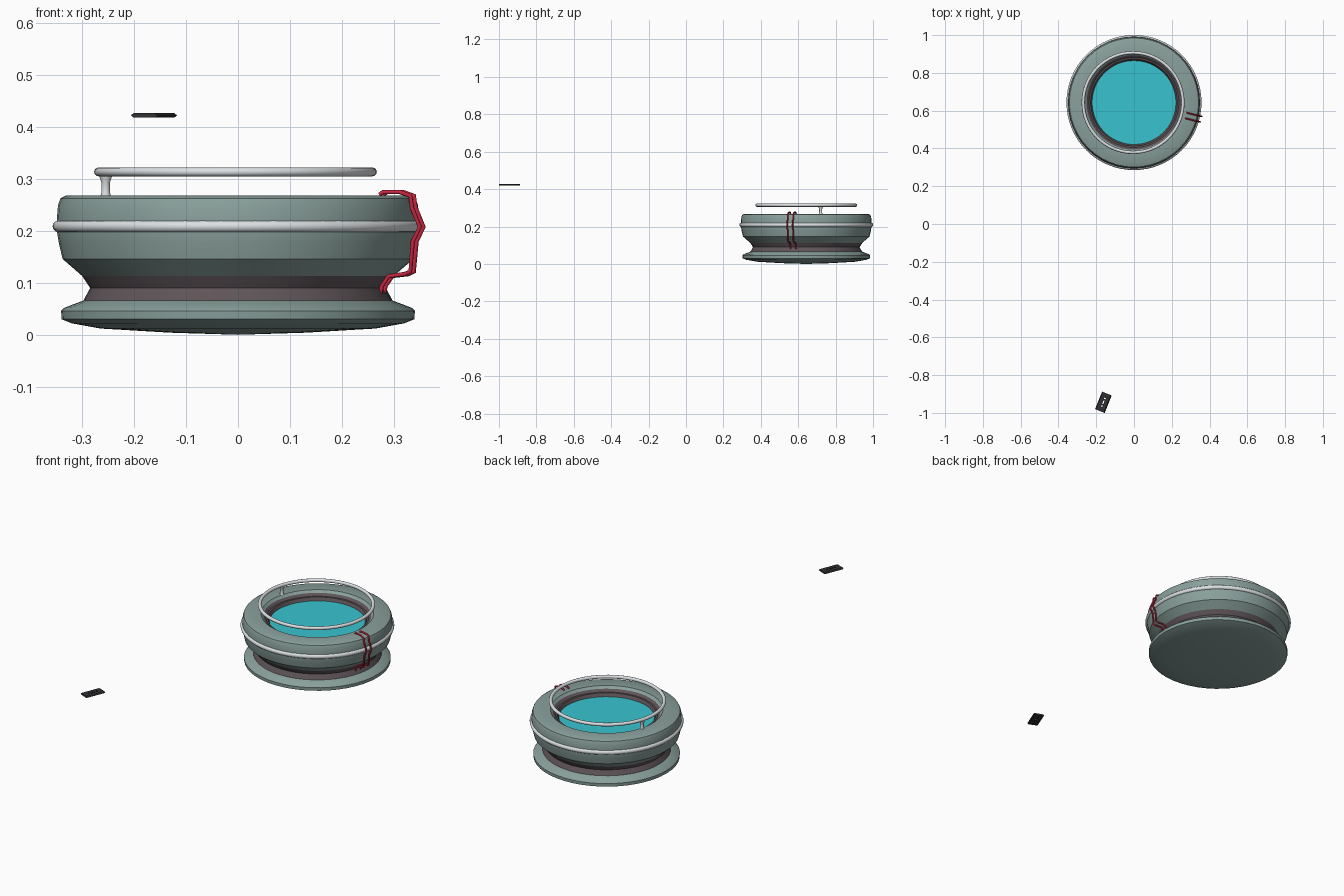
import bpy, bmesh, math
from mathutils import Vector

if "Cube" in bpy.data.objects:
    bpy.data.objects.remove(bpy.data.objects["Cube"])

CENTRE = Vector((0, 0.643, 0))


def material(name, rgb):
    m = bpy.data.materials.new(name)
    m.diffuse_color = (*rgb, 1)
    m.use_nodes = True
    m.node_tree.nodes["Principled BSDF"].inputs["Base Color"].default_value = m.diffuse_color
    return m


GREEN = material("sage", (0.25, 0.35, 0.33))
DARK = material("dark_grey", (0.115, 0.09, 0.10))
WHITE = material("pale_grey", (0.72, 0.75, 0.77))
CYAN = material("cyan", (0.04, 0.55, 0.63))
RED = material("red", (0.55, 0.02, 0.05))
BLACK = material("black", (0.03, 0.03, 0.035))


def finish(ob, mat, angle=35):
    ob.data.materials.append(mat)
    bpy.ops.object.select_all(action='DESELECT')
    ob.select_set(True)
    bpy.context.view_layer.objects.active = ob
    if ob.type == 'MESH':
        bpy.ops.object.shade_smooth_by_angle(angle=math.radians(angle))
    return ob


def lathe(name, profile, mat, centre=CENTRE, sides=48):
    """Revolve (radius, z) points; a zero radius becomes one pole vertex."""
    bm = bmesh.new()
    rings = []
    for r, z in profile:
        n = 1 if r == 0 else sides
        rings.append([bm.verts.new((r * math.cos(2 * math.pi * i / sides),
                                    r * math.sin(2 * math.pi * i / sides), z)) for i in range(n)])
    for a, b in zip(rings, rings[1:]):
        for i in range(sides):
            j = (i + 1) % sides
            quad = [a[i % len(a)], a[j % len(a)], b[j % len(b)], b[i % len(b)]]
            bm.faces.new(list(dict.fromkeys(quad)))
    bmesh.ops.recalc_face_normals(bm, faces=bm.faces)
    me = bpy.data.meshes.new(name)
    bm.to_mesh(me)
    bm.free()
    ob = bpy.data.objects.new(name, me)
    ob.location = centre
    bpy.context.collection.objects.link(ob)
    return finish(ob, mat)


def torus(name, loc, major, minor, mat):
    bpy.ops.mesh.primitive_torus_add(location=loc, major_radius=major, minor_radius=minor,
                                     major_segments=64, minor_segments=12)
    ob = bpy.context.object
    ob.name = name
    return finish(ob, mat, 60)


# Base foot, dark neck and bowl body
lathe("base_foot", [(0, 0), (0.13, 0.004), (0.265, 0.012), (0.32, 0.022), (0.34, 0.030),
                    (0.341, 0.046), (0.335, 0.052), (0.298, 0.066)], GREEN)
lathe("neck", [(0.298, 0.066), (0.285, 0.090), (0.300, 0.113)], DARK)
lathe("bowl_body", [(0.300, 0.113), (0.338, 0.146), (0.345, 0.175), (0.350, 0.205), (0.349, 0.225),
                    (0.347, 0.250), (0.342, 0.263), (0.332, 0.268), (0.262, 0.268), (0.25, 0.257)], GREEN)
# Recessed opening and the surface inside it
lathe("inner_rim", [(0.25, 0.257), (0.238, 0.246), (0.230, 0.245), (0.222, 0.228)], DARK)
lathe("water_surface", [(0, 0.229), (0.222, 0.229)], CYAN)

# Belt around the body, and the raised ring with its post
torus("body_belt", CENTRE + Vector((0, 0, 0.209)), 0.346, 0.0115, WHITE)
torus("raised_ring", CENTRE + Vector((-0.005, 0, 0.314)), 0.264, 0.0085, WHITE)
lathe("ring_post", [(0, 0.264), (0.011, 0.264), (0.008, 0.275), (0.008, 0.293), (0.013, 0.308), (0, 0.308)],
      WHITE, CENTRE + Vector((-0.255, 0.077, 0)), 16)

# Pair of red cables following the body's outline
path = [(0.285, 0.270), (0.292, 0.275), (0.325, 0.275), (0.346, 0.268), (0.349, 0.245), (0.365, 0.208),
        (0.351, 0.180), (0.346, 0.122), (0.335, 0.117), (0.303, 0.113), (0.290, 0.095), (0.284, 0.071)]
a = math.radians(-14)
out, side = Vector((math.cos(a), math.sin(a), 0)), Vector((-math.sin(a), math.cos(a), 0))
for k, off in enumerate((-0.015, 0.015)):
    cu = bpy.data.curves.new(f"red_cable_{k + 1}", 'CURVE')
    cu.dimensions = '3D'
    cu.bevel_depth = 0.0042
    cu.bevel_resolution = 2
    cu.use_fill_caps = True
    sp = cu.splines.new('POLY')
    sp.points.add(len(path) - 1)
    for p, (r, z) in zip(sp.points, path):
        p.co = (*(CENTRE + out * r + side * off + Vector((0, 0, z))), 1)
    ob = bpy.data.objects.new(cu.name, cu)
    bpy.context.collection.objects.link(ob)
    finish(ob, RED)

# Thin floating plate with sharpened long edges and a slotted middle
PLATE = Vector((-0.162, -0.944, 0.423))
TURN = math.radians(68)
bm = bmesh.new()
section = [(-0.0275, 0), (-0.022, -0.0045), (0.022, -0.0045), (0.0275, 0), (0.022, 0.0045), (-0.022, 0.0045)]
f = bm.faces.new([bm.verts.new((-0.05, y, z)) for y, z in section])
ext = bmesh.ops.extrude_face_region(bm, geom=[f])
bmesh.ops.translate(bm, vec=(0.1, 0, 0), verts=[v for v in ext["geom"] if isinstance(v, bmesh.types.BMVert)])
bmesh.ops.recalc_face_normals(bm, faces=bm.faces)
me = bpy.data.meshes.new("floating_plate")
bm.to_mesh(me)
bm.free()
plate = bpy.data.objects.new("floating_plate", me)
bpy.context.collection.objects.link(plate)
plate.location, plate.rotation_euler.z = PLATE, TURN
finish(plate, BLACK, 20)
for i, (x, length, width) in enumerate([(-0.022, 0.008, 0.008), (0, 0.02, 0.006), (0.022, 0.008, 0.008)]):
    bpy.ops.mesh.primitive_cube_add(size=1, location=PLATE + Vector((math.cos(TURN), math.sin(TURN), 0)) * x,
                                    rotation=(0, 0, TURN))
    cutter = bpy.context.object
    cutter.name = f"slot_cutter_{i + 1}"
    cutter.scale = (length, width, 0.05)
    cutter.hide_render = True
    cutter.hide_set(True)
    mod = plate.modifiers.new("slot", 'BOOLEAN')
    mod.object = cutter
    mod.operation = 'DIFFERENCE'
